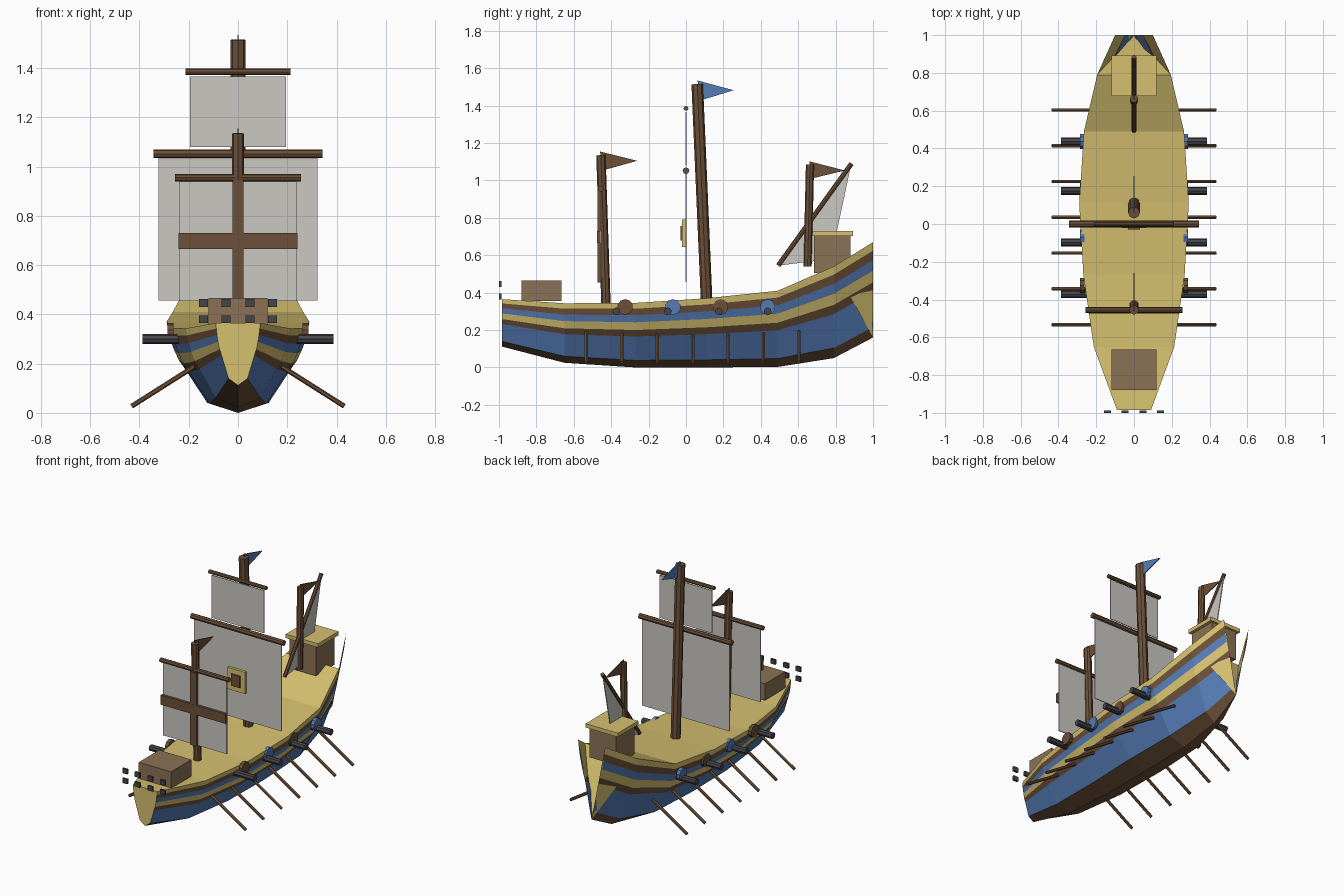
import bpy, bmesh, math
from mathutils import Vector

if "Cube" in bpy.data.objects:
    bpy.data.objects.remove(bpy.data.objects["Cube"])


def mat(name, rgb):
    m = bpy.data.materials.new(name)
    m.diffuse_color = (*rgb, 1)
    m.use_nodes = True
    m.node_tree.nodes["Principled BSDF"].inputs["Base Color"].default_value = m.diffuse_color
    return m


TAN = mat("tan_wood", (0.67, 0.53, 0.16))
BLUE = mat("blue_paint", (0.09, 0.20, 0.47))
BROWN = mat("dark_wood", (0.15, 0.08, 0.04))
CRATE = mat("mid_wood", (0.26, 0.17, 0.09))
IRON = mat("iron", (0.06, 0.06, 0.07))
CLOTH = mat("sail_cloth", (0.60, 0.58, 0.54))


def finish(name, bm, mats):
    me = bpy.data.meshes.new(name)
    bm.to_mesh(me)
    bm.free()
    for m in mats:
        me.materials.append(m)
    ob = bpy.data.objects.new(name, me)
    bpy.context.collection.objects.link(ob)
    return ob


def box(name, x, y, z, m):
    """Box from (min, max) pairs."""
    bm = bmesh.new()
    bmesh.ops.create_cube(bm, size=1)
    for v in bm.verts:
        v.co = [(a + b) / 2 + c * (b - a) for (a, b), c in zip((x, y, z), v.co)]
    return finish(name, bm, [m])


def rod(name, a, b, r, m, sides=8, r2=None):
    """Straight cylinder or cone between two points."""
    a, b = Vector(a), Vector(b)
    bm = bmesh.new()
    bmesh.ops.create_cone(bm, cap_ends=True, segments=sides, radius1=r,
                          radius2=r if r2 is None else r2, depth=(b - a).length)
    ob = finish(name, bm, [m])
    ob.rotation_mode = 'QUATERNION'
    ob.rotation_quaternion = (b - a).to_track_quat('Z', 'Y')
    ob.location = (a + b) / 2
    return ob


def triangle(name, pts, m, t=0.006):
    """Thin triangular plate in the centre plane from (y, z) points."""
    bm = bmesh.new()
    f = bm.faces.new([bm.verts.new((-t / 2, y, z)) for y, z in pts])
    ext = bmesh.ops.extrude_face_region(bm, geom=[f])
    for v in ext["geom"]:
        if isinstance(v, bmesh.types.BMVert):
            v.co.x = t / 2
    bmesh.ops.recalc_face_normals(bm, faces=bm.faces)
    return finish(name, bm, [m])


# Hull: stations of (y, keel z, deck z, half width, flare power)
STATIONS = [(-0.985, 0.112, 0.365, 0.09, 1.0), (-0.65, 0.025, 0.343, 0.213, 1.0),
            (-0.27, 0.0, 0.345, 0.268, 1.0), (0.11, 0.0, 0.37, 0.29, 1.0),
            (0.49, 0.003, 0.41, 0.265, 1.0), (0.79, 0.05, 0.54, 0.195, 1.2),
            (1.0, 0.16, 0.67, 0.10, 2.5)]
# Plank bands: (height fraction, width fraction, material index of band above)
BANDS = [(0, 0, 2), (0.11, 0.43, 1), (0.48, 0.74, 2), (0.58, 0.83, 0),
         (0.70, 0.90, 1), (0.81, 0.95, 2), (0.91, 0.98, 0), (1, 1, 0)]


def build_hull():
    bm = bmesh.new()
    rows = {1: [], -1: []}
    for y, z0, z1, w, p in STATIONS:
        keel = bm.verts.new((0, y, z0))
        for s in (1, -1):
            rows[s].append([keel] + [bm.verts.new((s * w * wf ** p, y, z0 + (z1 - z0) * h))
                                     for h, wf, _ in BANDS[1:]])
    R, L = rows[1], rows[-1]
    # side planking
    for s in (1, -1):
        for A, B in zip(rows[s], rows[s][1:]):
            for k in range(len(BANDS) - 1):
                loop = [A[k], B[k], B[k + 1], A[k + 1]]
                loop = list(dict.fromkeys(loop))
                f = bm.faces.new(loop if s > 0 else loop[::-1])
                f.material_index = BANDS[k][2]
    # flat deck, bow plate
    n = len(STATIONS)
    for i in range(n - 2):
        bm.faces.new((R[i][-1], R[i + 1][-1], L[i + 1][-1], L[i][-1]))
    bm.faces.new(R[0] + L[0][:0:-1])
    # sloping V-shaped stern opening
    keel, dr, dl = R[-1][0], R[-2][-1], L[-2][-1]
    bm.faces.new((dr, keel, dl))
    bm.faces.new((dr, R[-1][-1], keel))
    bm.faces.new((dl, keel, L[-1][-1]))
    return finish("hull", bm, [TAN, BLUE, BROWN])


build_hull()

# Masts
rod("fore_mast", (0, -0.428, 0.34), (0, -0.455, 1.135), 0.025, BROWN)
rod("main_mast", (0, 0.11, 0.36), (0, 0.06, 1.515), 0.031, BROWN)
rod("mizzen_mast", (0, 0.65, 0.54), (0, 0.663, 1.085), 0.022, BROWN)

# Pennants
triangle("fore_pennant", [(-0.46, 1.155), (-0.44, 1.055), (-0.26, 1.105)], BROWN)
triangle("main_pennant", [(0.06, 1.535), (0.085, 1.43), (0.255, 1.482)], BLUE)
triangle("mizzen_pennant", [(0.66, 1.102), (0.67, 1.01), (0.85, 1.053)], BROWN)

# Square sails with yards: name, y, sail half width, sail z range, yard half width, yard z, yard r
for name, y, w, z0, z1, yw, yz, r in [
        ("fore", -0.455, 0.237, 0.455, 0.94, 0.256, 0.955, 0.015),
        ("main", 0.0, 0.323, 0.457, 1.035, 0.343, 1.052, 0.018),
        ("top", 0.0, 0.194, 1.08, 1.366, 0.213, 1.385, 0.013)]:
    box(name + "_sail", (-w, w), (y - 0.003, y + 0.003), (z0, z1), CLOTH)
    rod(name + "_yard", (-yw, y, yz), (yw, y, yz), r, BROWN)

# Cross stripes on the fore sail
box("fore_sail_stripe_wide", (-0.241, 0.241), (-0.475, -0.456), (0.665, 0.73), BROWN)
box("fore_sail_stripe_tall", (-0.023, 0.023), (-0.474, -0.456), (0.455, 0.945), BROWN)

# Square panel on the main sail
box("sail_panel_frame", (-0.065, 0.065), (-0.021, -0.003), (0.645, 0.79), TAN)
box("sail_panel_centre", (-0.033, 0.033), (-0.029, -0.02), (0.678, 0.757), BROWN)

# Lateen sail at the stern
rod("lateen_yard", (0, 0.493, 0.545), (0, 0.885, 1.09), 0.013, BROWN)
triangle("lateen_sail", [(0.495, 0.545), (0.775, 0.58), (0.883, 1.085)], CLOTH)

# Fore and stern cabins
box("fore_cabin", (-0.12, 0.12), (-0.88, -0.665), (0.355, 0.466), CRATE)
box("stern_cabin", (-0.098, 0.098), (0.685, 0.88), (0.505, 0.706), CRATE)
box("stern_cabin_roof", (-0.12, 0.12), (0.677, 0.893), (0.704, 0.73), TAN)

# Bow ports, two rows of four
for i, x in enumerate((-0.14, -0.048, 0.048, 0.14)):
    for j, z in enumerate((0.38, 0.446)):
        box(f"bow_port_{i}_{j}", (x - 0.018, x + 0.018), (-1.0, -0.987),
            (z - 0.016, z + 0.016), IRON)

for s, side in ((1, "right"), (-1, "left")):
    # Cannons and round shields
    for i, (gy, dy) in enumerate([(-0.372, -0.325), (-0.097, -0.07),
                                  (0.175, 0.185), (0.437, 0.437)]):
        rod(f"cannon_{side}_{i}", (s * 0.22, gy, 0.3), (s * 0.387, gy, 0.3), 0.021, IRON)
        rod(f"shield_{side}_{i}", (s * 0.262, dy, 0.323), (s * 0.286, dy, 0.323),
            0.042, BLUE if i % 2 else BROWN, 10)
    # Oars
    for i in range(7):
        y = -0.533 + i * 0.1895
        rod(f"oar_{side}_{i}", (s * 0.175, y, 0.19), (s * 0.432, y, 0.027), 0.01, BROWN, 6)
